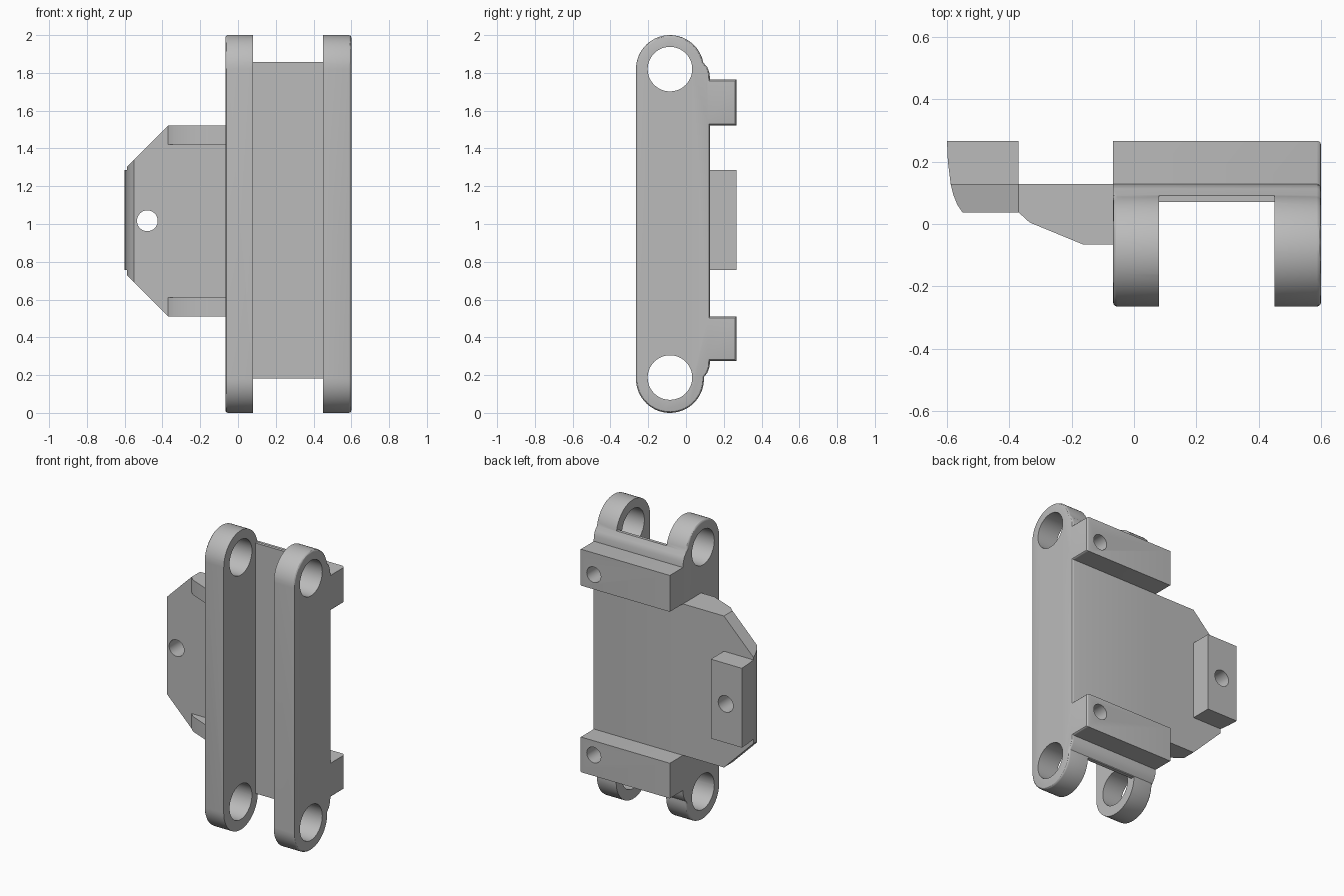
import bpy
import bmesh
from math import sin, cos, pi, radians

cube = bpy.data.objects.get("Cube")
if cube:
    bpy.data.objects.remove(cube, do_unlink=True)

grey = bpy.data.materials.new("plain_grey")
grey.use_nodes = True
colour = (0.5, 0.5, 0.5, 1)
grey.diffuse_color = colour
grey.node_tree.nodes["Principled BSDF"].inputs["Base Color"].default_value = colour


def arc(cx, cy, r, start, end, steps):
    """Points along an arc, angles in degrees."""
    angles = [radians(start + (end - start) * i / steps) for i in range(steps + 1)]
    return [(cx + r * cos(a), cy + r * sin(a)) for a in angles]


def circle(cx, cy, r):
    return arc(cx, cy, r, 0, 360, 48)[:-1]


def rect(a0, b0, a1, b1):
    return [(a0, b0), (a1, b0), (a1, b1), (a0, b1)]


def prism(name, outline, axis, low, high, round_edge=None):
    """Extrude an outline along an axis; round_edge picks edges to fillet."""
    place = {"x": lambda a, b, d: (d, a, b),
             "y": lambda a, b, d: (a, d, b),
             "z": lambda a, b, d: (a, b, d)}[axis]
    bm = bmesh.new()
    ends = [[bm.verts.new(place(a, b, d)) for a, b in outline] for d in (low, high)]
    bm.faces.new(ends[0])
    bm.faces.new(ends[1])
    n = len(outline)
    for i in range(n):
        j = (i + 1) % n
        bm.faces.new((ends[0][i], ends[0][j], ends[1][j], ends[1][i]))
    bmesh.ops.recalc_face_normals(bm, faces=bm.faces)
    if round_edge:
        edges = [e for e in bm.edges if round_edge(e)]
        bmesh.ops.bevel(bm, geom=edges, offset=0.014, segments=3, profile=0.5,
                        affect="EDGES", clamp_overlap=True)
    mesh = bpy.data.meshes.new(name)
    bm.to_mesh(mesh)
    bm.free()
    mesh.materials.append(grey)
    obj = bpy.data.objects.new(name, mesh)
    bpy.context.collection.objects.link(obj)
    return obj


def activate(obj):
    bpy.ops.object.select_all(action="DESELECT")
    obj.select_set(True)
    bpy.context.view_layer.objects.active = obj


def cut(obj, *cutters):
    """Subtract cutters one by one, then remove them."""
    activate(obj)
    for cutter in cutters:
        mod = obj.modifiers.new("cut", "BOOLEAN")
        mod.operation = "DIFFERENCE"
        mod.solver = "EXACT"
        mod.object = cutter
        bpy.ops.object.modifier_apply(modifier=mod.name)
        bpy.data.objects.remove(cutter, do_unlink=True)


def finish(obj):
    activate(obj)
    bpy.ops.object.shade_smooth_by_angle(angle=radians(30))


RIGHT, LEFT = -0.067, 0.6        # sides of the bracket body
FRONT, BACK, PAD = 0.07, 0.128, 0.267
AXLE_Y, TOP, BOTTOM = -0.085, 1.82, 0.18
LOW, HIGH = 0.51, 1.522          # inner faces of the two pads

# Bracket body: twin rails, web and mounting pads as one side profile
side = arc(AXLE_Y, TOP, 0.18, 11, 180, 26) + arc(AXLE_Y, BOTTOM, 0.18, 180, 363, 28)
side += [(0.113, 0.212), (0.124, 0.242), (BACK, 0.275), (PAD, 0.275), (PAD, LOW),
         (BACK, LOW), (BACK, HIGH), (PAD, HIGH), (PAD, 1.765), (BACK, 1.765),
         (0.124, 1.8), (0.113, 1.83)]


def rail_rim(e):
    a, b = (v.co for v in e.verts)
    on_left = min(a.x, b.x) > LEFT - 0.001
    on_right = max(a.x, b.x) < RIGHT + 0.001 and max(a.y, b.y) < 0.1
    return on_left or on_right


body = prism("bracket_body", side, "x", RIGHT, LEFT, rail_rim)
cut(body,
    prism("channel", rect(0.08, -0.5, 0.45, FRONT), "z", -0.1, 2.1),
    prism("top_gap", rect(0.08, 1.857, 0.45, 2.1), "y", -0.5, 0.2),
    prism("bottom_gap", rect(0.08, -0.1, 0.45, 0.183), "y", -0.5, 0.2),
    prism("top_bore", circle(AXLE_Y, TOP, 0.118), "x", -0.3, 0.8),
    prism("bottom_bore", circle(AXLE_Y, 0.187, 0.118), "x", -0.3, 0.8),
    prism("top_screw", circle(0.495, 1.62, 0.052), "y", 0.1, 0.4),
    prism("bottom_screw", circle(0.495, 0.415, 0.052), "y", 0.1, 0.4))
finish(body)

# Side plate with a curved outer end and clipped corners
MID, STEP = 1.017, -0.37
ARM = 0.037
plate = prism("side_plate", [(RIGHT, ARM), (RIGHT, BACK), (-0.588, BACK), (-0.58, 0.095),
                             (-0.567, 0.062), (-0.55, ARM)], "z", LOW, HIGH)
corners = []
for s in (1, -1):
    edge = HIGH if s > 0 else LOW
    corners.append(prism("corner", [(STEP, edge), (STEP - 0.3, edge - s * 0.3),
                                    (STEP - 0.3, edge + s * 0.1), (STEP, edge + s * 0.1)],
                         "y", -0.2, 0.5))
cut(plate, *corners, prism("plate_hole", circle(-0.48, MID, 0.055), "y", -0.2, 0.5))
finish(plate)

# Raised pad on the outer end of the plate
pad = prism("end_pad", [(STEP, BACK), (STEP, PAD), (-0.6, PAD), (-0.597, 0.2),
                        (-0.588, BACK)], "z", 0.757, 1.287)
cut(pad, prism("pad_hole", circle(-0.48, MID, 0.055), "y", -0.2, 0.5))
finish(pad)

# Sloped ribs stiffening the plate against the rail
for name, z in (("upper_rib", HIGH - 0.1), ("lower_rib", LOW)):
    rib = prism(name, [(STEP, ARM), (-0.335, 0.005), (-0.165, -0.065),
                       (RIGHT, -0.065), (RIGHT, ARM)], "z", z, z + 0.1)
    finish(rib)
